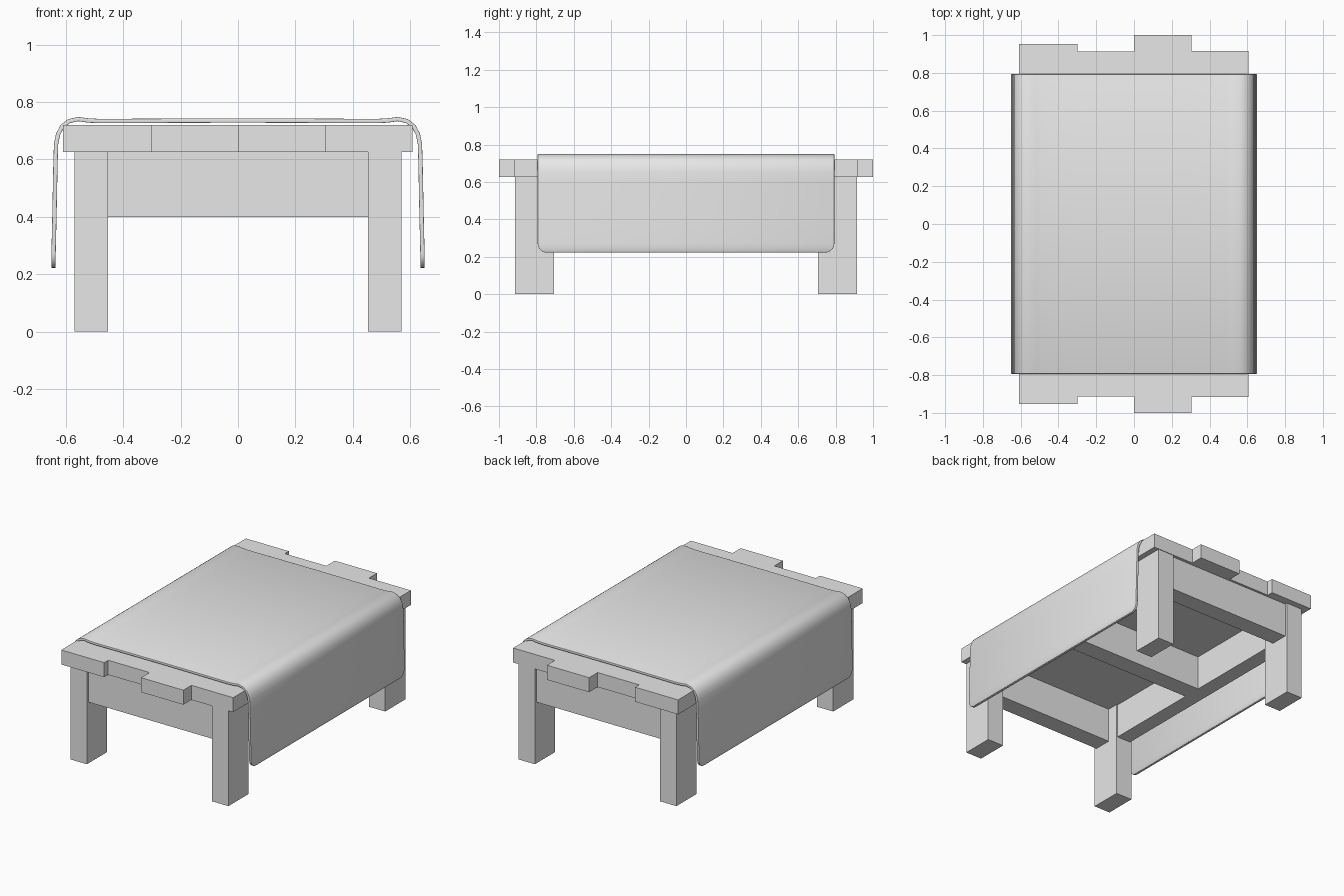
import bpy
import bmesh
import math

cube = bpy.data.objects.get("Cube")
if cube:
    bpy.data.objects.remove(cube, do_unlink=True)

grey = bpy.data.materials.new("plain grey")
grey.use_nodes = True
GREY = (0.8, 0.8, 0.8, 1)
grey.diffuse_color = GREY
grey.node_tree.nodes["Principled BSDF"].inputs["Base Color"].default_value = GREY


def add_object(name, bm):
    mesh = bpy.data.meshes.new(name)
    bm.to_mesh(mesh)
    bm.free()
    mesh.materials.append(grey)
    obj = bpy.data.objects.new(name, mesh)
    bpy.context.collection.objects.link(obj)
    return obj


def box(name, x, y, z):
    """Box from three (low, high) ranges."""
    bm = bmesh.new()
    bmesh.ops.create_cube(bm, size=1)
    for v in bm.verts:
        v.co = [(lo + hi) / 2 + c * (hi - lo)
                for c, (lo, hi) in zip(v.co, (x, y, z))]
    return add_object(name, bm)


def span(side, near, far):
    return tuple(sorted((side * near, side * far)))


TOP_BOTTOM, TOP = 0.625, 0.72
RAIL = (0.4, TOP_BOTTOM)

# Tabletop planks of uneven length
plank_edges = [-0.61, -0.3, 0, 0.305, 0.607]
for i, half in enumerate((0.953, 0.912, 1.0, 0.917)):
    box(f"plank_{i + 1}", plank_edges[i:i + 2], (-half, half), (TOP_BOTTOM, TOP))

# Legs and rails
for sx, side in ((1, "left"), (-1, "right")):
    for sy, end in ((-1, "front"), (1, "back")):
        box(f"{end}_{side}_leg", span(sx, 0.453, 0.57), span(sy, 0.705, 0.913),
            (0, TOP_BOTTOM))
    box(f"{side}_rail", span(sx, 0.46, 0.56), (-0.705, 0.705), RAIL)
for sy, end in ((-1, "front"), (1, "back")):
    box(f"{end}_rail", (-0.453, 0.453), span(sy, 0.78, 0.897), RAIL)
box("middle_rail", (-0.46, 0.46), (-0.06, 0.06), RAIL)

# Draped cloth: half profile from the hanging hem to the centre
hem, radius, half_length = 0.222, 0.05, 0.793
half_profile = [(0.65, hem + radius * (1 - math.cos(a * math.pi / 12)))
                for a in range(7)]
half_profile += [(0.647, 0.4), (0.643, 0.6), (0.641, 0.655), (0.634, 0.69),
                 (0.618, 0.72), (0.592, 0.74), (0.558, 0.748), (0.52, 0.743),
                 (0.48, 0.741), (0.3, 0.742), (0, 0.743)]
profile = [(-x, z) for x, z in half_profile] + half_profile[-2::-1]

bm = bmesh.new()
rows = []
for x, z in profile:
    drop = max(0, radius - (z - hem))
    inset = radius - math.sqrt(max(0, radius ** 2 - drop ** 2))
    reach = half_length - inset
    rows.append([bm.verts.new((x, s * reach, z)) for s in (-1, 1)])
for (a, b), (c, d) in zip(rows, rows[1:]):
    bm.faces.new((a, c, d, b))
bmesh.ops.recalc_face_normals(bm, faces=bm.faces)
if sum(f.normal.z for f in bm.faces) < 0:
    bmesh.ops.reverse_faces(bm, faces=bm.faces)
cloth = add_object("cloth", bm)
solid = cloth.modifiers.new("thickness", "SOLIDIFY")
solid.thickness = 0.015
solid.offset = -1
soft = cloth.modifiers.new("soft hem", "BEVEL")
soft.width = 0.005
soft.segments = 2
soft.angle_limit = math.radians(60)

bpy.ops.object.select_all(action="DESELECT")
cloth.select_set(True)
bpy.context.view_layer.objects.active = cloth
bpy.ops.object.shade_smooth_by_angle(angle=math.radians(50))
